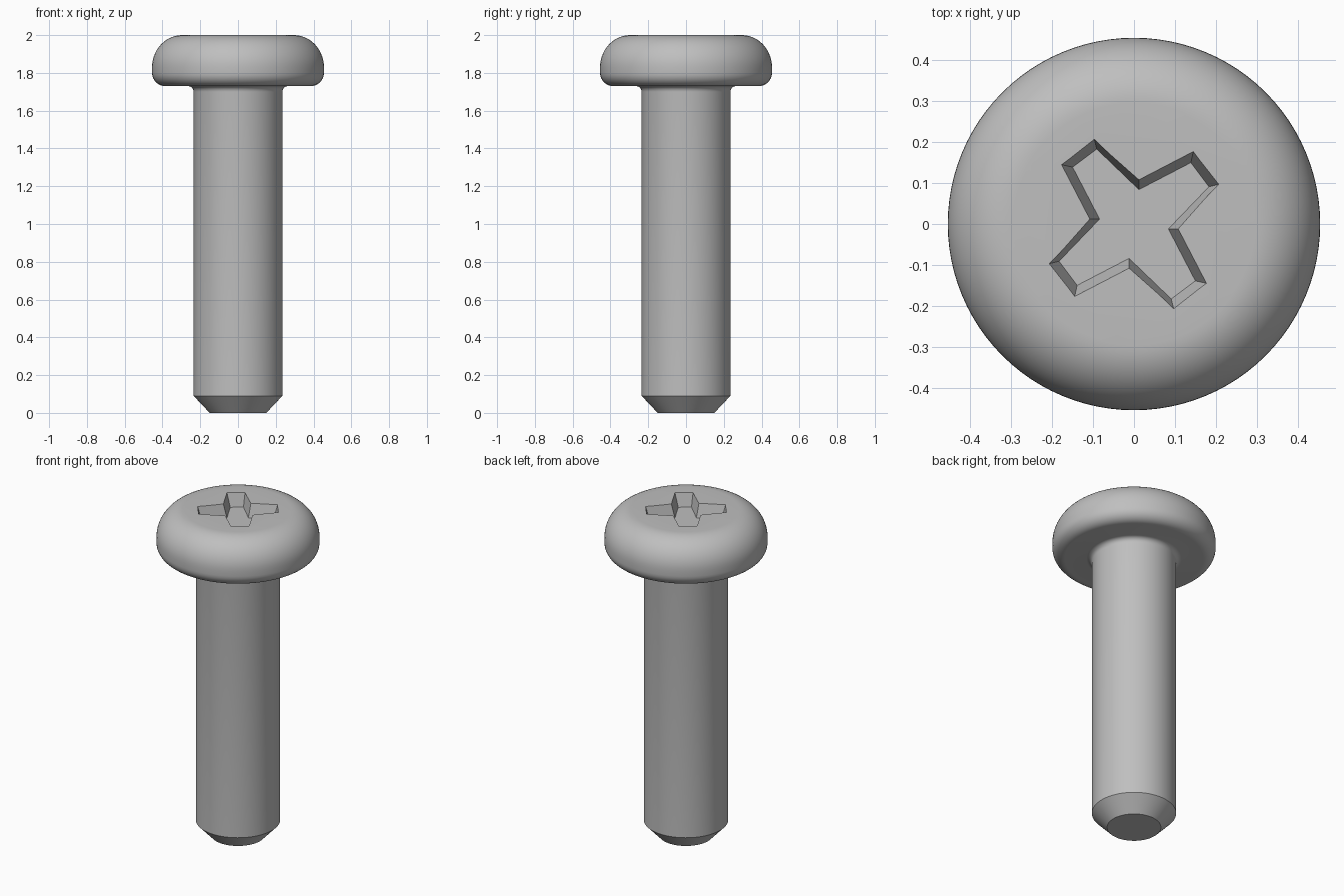
import bpy, bmesh
from math import sin, cos, pi, radians

default = bpy.data.objects.get("Cube")
if default:
    bpy.data.objects.remove(default)

steel = bpy.data.materials.new("grey steel")
steel.use_nodes = True
grey = (0.52, 0.52, 0.52, 1)
steel.diffuse_color = grey
steel.node_tree.nodes["Principled BSDF"].inputs["Base Color"].default_value = grey


def loft(name, rings):
    """Closed solid through a stack of rings, listed bottom to top."""
    bm = bmesh.new()
    loops = [[bm.verts.new(p) for p in ring] for ring in rings]
    for low, high in zip(loops, loops[1:]):
        for i in range(len(low)):
            j = (i + 1) % len(low)
            bm.faces.new((low[i], low[j], high[j], high[i]))
    bm.faces.new(loops[0][::-1])
    bm.faces.new(loops[-1])
    mesh = bpy.data.meshes.new(name)
    bm.to_mesh(mesh)
    bm.free()
    mesh.materials.append(steel)
    obj = bpy.data.objects.new(name, mesh)
    bpy.context.collection.objects.link(obj)
    return obj


def circle(r, z, n=96):
    return [(r * cos(2 * pi * i / n), r * sin(2 * pi * i / n), z) for i in range(n)]


def arc(cx, cz, rx, rz, start, end, steps):
    angles = [radians(start + (end - start) * i / steps) for i in range(steps + 1)]
    return [(cx + rx * cos(a), cz + rz * sin(a)) for a in angles]


# Screw body: chamfered tip, shank, underhead fillet, rounded head
profile = [(0.15, 0), (0.235, 0.09)]
profile += arc(0.265, 1.70, 0.03, 0.03, 180, 90, 5)
profile += arc(0.385, 1.80, 0.07, 0.07, -90, 0, 8)
profile += arc(0.295, 1.83, 0.16, 0.17, 0, 90, 14)
screw = loft("screw_body", [circle(r, z) for r, z in profile])

# Cross recess: one arm (two tip corners and a notch) turned four times
rim_arm = [(0.207, 0.097), (0.145, 0.177), (0.012, 0.108)]
floor_arm = [(0.183, 0.091), (0.139, 0.150), (0.012, 0.084)]


def cross(t, z):
    points = []
    for turn in range(4):
        for (fx, fy), (rx, ry) in zip(floor_arm, rim_arm):
            x, y = fx + (rx - fx) * t, fy + (ry - fy) * t
            for _ in range(turn):
                x, y = -y, x
            points.append((x, y, z))
    return points


cutter = loft("recess_cutter", [cross(0, 1.92), cross(1.5, 2.04)])
cutter.hide_render = True

cut = screw.modifiers.new("recess", 'BOOLEAN')
cut.operation = 'DIFFERENCE'
cut.solver = 'EXACT'
cut.object = cutter
bpy.ops.object.select_all(action='DESELECT')
screw.select_set(True)
bpy.context.view_layer.objects.active = screw
bpy.ops.object.modifier_apply(modifier=cut.name)
bpy.data.objects.remove(cutter)

# Smooth surfaces with crisp chamfer and recess edges
bpy.ops.object.shade_smooth_by_angle(angle=radians(30))
